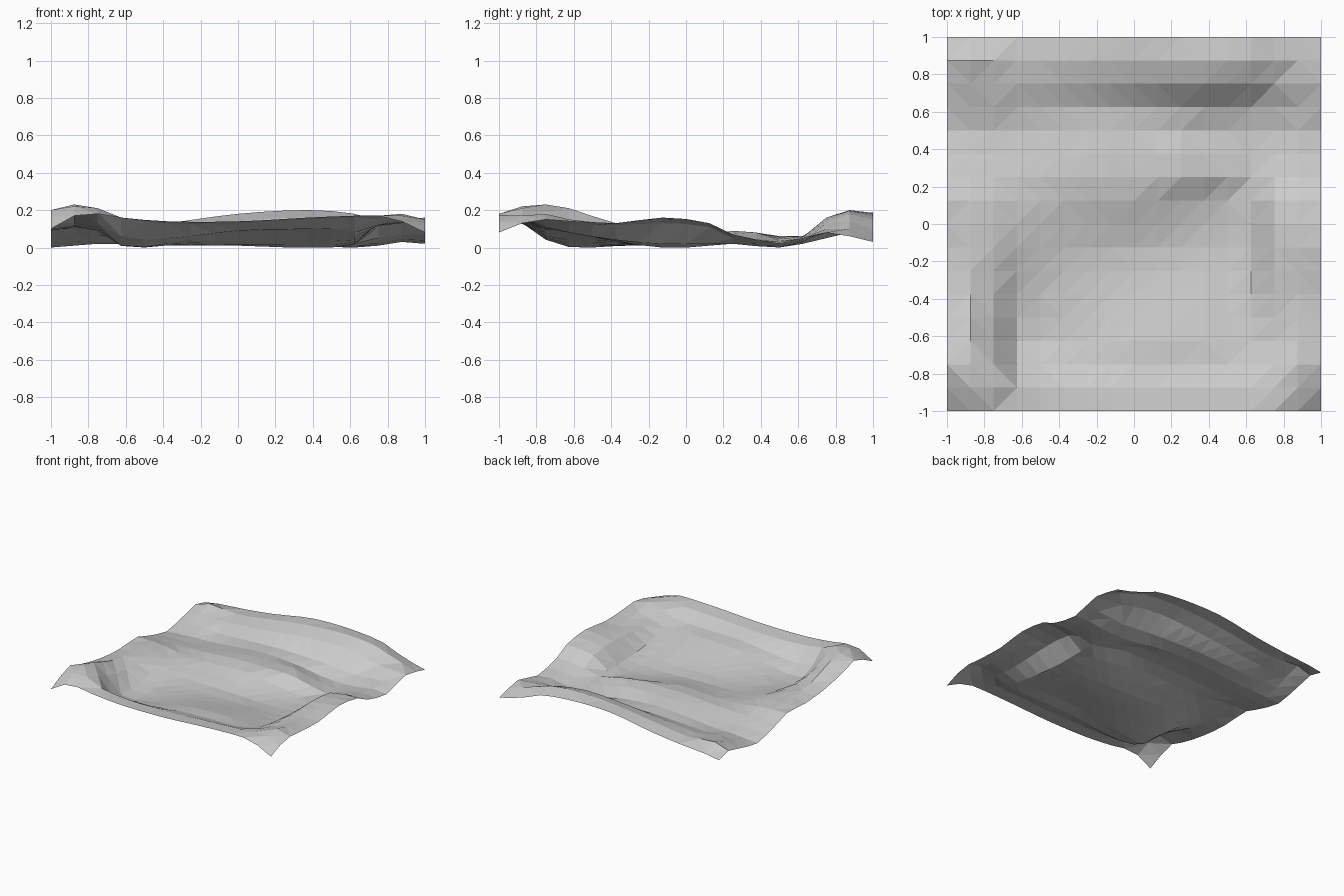
import bpy
import bmesh
import math

old = bpy.data.objects.get("Cube")
if old:
    bpy.data.objects.remove(old, do_unlink=True)

# Control lines across and along the sheet, closer together where it is steep
ACROSS = [-1, -.875, -.75, -.625, -.375, 0, .375, .625, .75, .875, 1]
ALONG = [-1, -.875, -.75, -.625, -.375, -.125, .125, .25, .5, .625, .75, .875, 1]

# Control heights in hundredths, one row per control line from front to back
HEIGHTS = [
    [12, 19, 20, 18, 16, 16, 18, 19, 19, 16, 10],
    [18, 24, 23, 18, 15, 15, 17, 18, 19, 19, 15],
    [22, 25, 21, 8, 7, 11, 12, 13, 17, 20, 17],
    [18, 23, 15, 3, 4, 10, 11, 10, 14, 17, 16],
    [13, 15, 11, 4, 3, 5, 6, 6, 14, 15, 15],
    [11, 13, 12, 8, 4, 3, 2, 4, 15, 17, 18],
    [12, 12, 11, 9, 8, 9, 4, 4, 13, 15, 15],
    [8, 8, 8, 8, 9, 10, 9, 4, 7, 9, 9],
    [2, 3, 4, 4, 6, 7, 3, 2, 3, 5, 4],
    [4, 6, 7, 6, 7, 8, 7, 5, 6, 7, 7],
    [7, 10, 10, 10, 12, 16, 18, 15, 12, 11, 10],
    [10, 14, 13, 12, 15, 20, 22, 20, 16, 12, 8],
    [7, 9, 10, 11, 14, 20, 20, 17, 12, 8, 5],
]

# Small mounds (x, y, height, radius) added on the central rise
MOUNDS = [(.22, .375, .03, .13), (-.15, .375, .015, .2)]


def slope(knots, values, i):
    """Slope of the control curve at knot i."""
    a, b = max(i - 1, 0), min(i + 1, len(knots) - 1)
    return (values[b] - values[a]) / (knots[b] - knots[a])


def smooth_curve(knots, values, t):
    """Smooth curve through the control values, read at position t."""
    i = max(k for k in range(len(knots) - 1) if knots[k] <= t)
    span = knots[i + 1] - knots[i]
    u = (t - knots[i]) / span
    ease = u * u * (3 - 2 * u)
    start, end = slope(knots, values, i) * span, slope(knots, values, i + 1) * span
    bend = u * (1 - u) * ((1 - u) * start - u * end)
    return values[i] * (1 - ease) + values[i + 1] * ease + bend


def ground_height(x, y):
    column = [smooth_curve(ACROSS, row, x) for row in HEIGHTS]
    height = smooth_curve(ALONG, column, y) / 100
    for mx, my, rise, radius in MOUNDS:
        height += rise * math.exp(-((x - mx) ** 2 + (y - my) ** 2) / radius ** 2)
    return height


# Rolling sheet of ground
bm = bmesh.new()
bmesh.ops.create_grid(bm, x_segments=16, y_segments=16, size=1)
for v in bm.verts:
    v.co.z = ground_height(round(v.co.x, 4), round(v.co.y, 4))
lowest = min(v.co.z for v in bm.verts)
for v in bm.verts:
    v.co.z -= lowest
bmesh.ops.triangulate(bm, faces=bm.faces[:], quad_method="SHORT_EDGE")
mesh = bpy.data.meshes.new("terrain_sheet")
bm.to_mesh(mesh)
bm.free()
terrain = bpy.data.objects.new("terrain_sheet", mesh)
bpy.context.collection.objects.link(terrain)

# Plain grey surface
grey = bpy.data.materials.new("light_grey")
grey.use_nodes = True
colour = (.6, .6, .6, 1)
grey.diffuse_color = colour
grey.node_tree.nodes["Principled BSDF"].inputs["Base Color"].default_value = colour
mesh.materials.append(grey)
